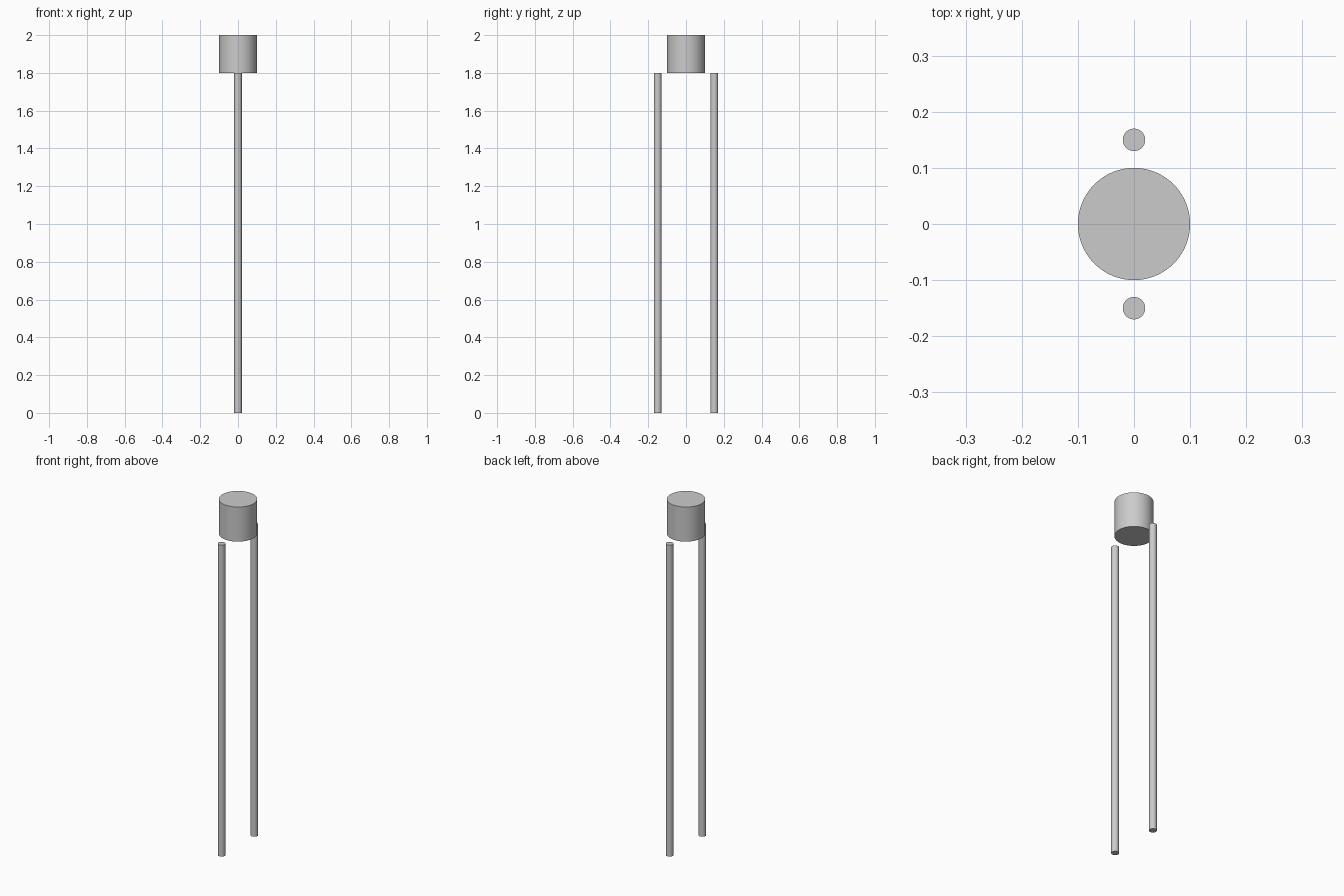
import bpy
import math

if "Cube" in bpy.data.objects:
    bpy.data.objects.remove(bpy.data.objects["Cube"])


def cylinder(name, radius, z0, z1, y=0.0, sides=64):
    bpy.ops.mesh.primitive_cylinder_add(
        vertices=sides, radius=radius, depth=z1 - z0,
        location=(0, y, (z0 + z1) / 2))
    obj = bpy.context.object
    obj.name = name
    bpy.ops.object.shade_smooth_by_angle(angle=math.radians(30))
    return obj


# Drum at the top
cylinder("top_drum", 0.1, 1.8, 2.0)

# Pair of thin poles, front and back
for name, y in (("front_pole", -0.15), ("back_pole", 0.15)):
    cylinder(name, 0.02, 0.0, 1.8, y)
